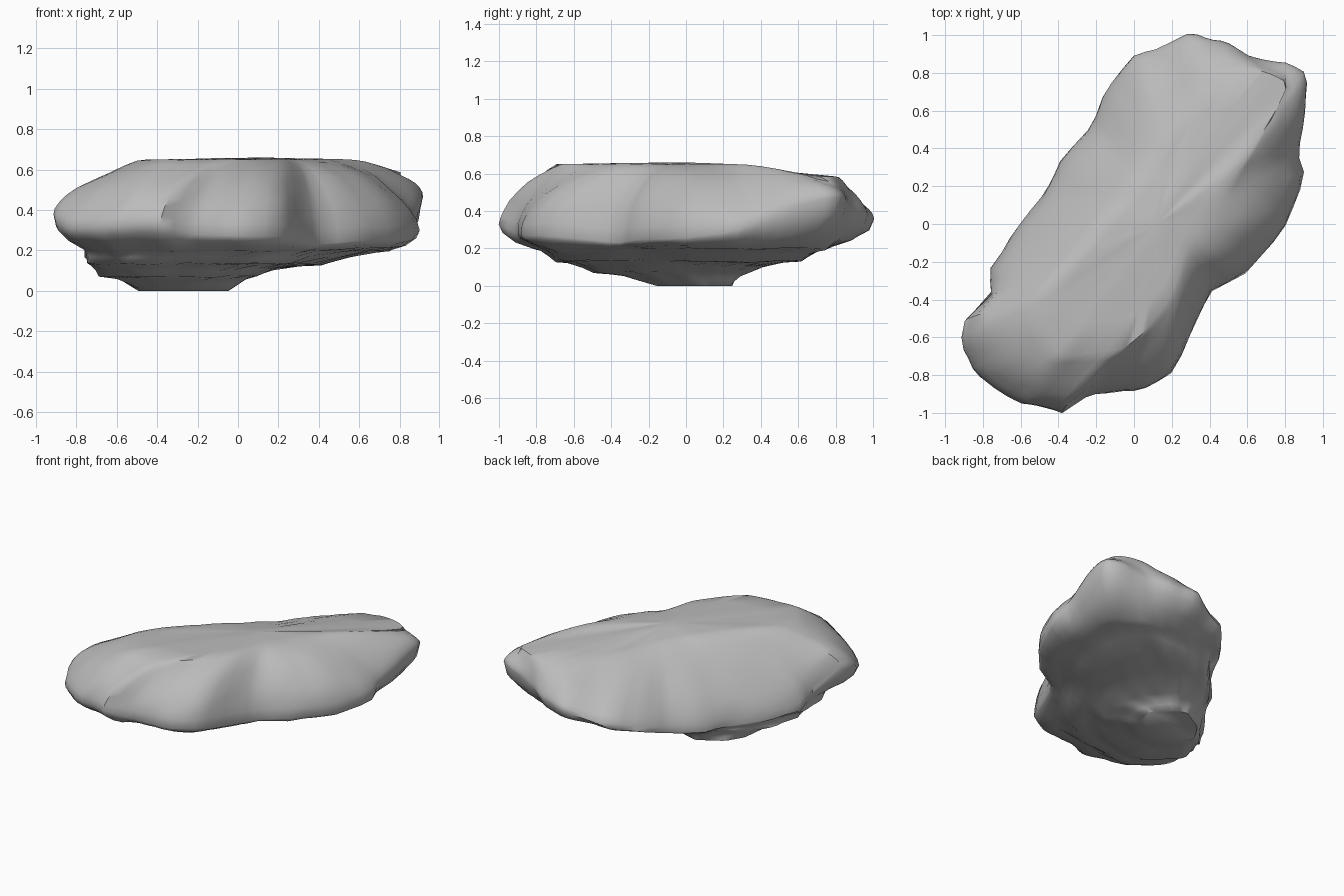
import bpy
import bmesh
import math
from mathutils import Vector, noise

cube = bpy.data.objects.get("Cube")
if cube:
    bpy.data.objects.remove(cube, do_unlink=True)

SIDES = 84
LONG_AXIS = math.radians(58)

# Widest outline of the boulder, with its height
RIM = [(.92, .8, .48), (.8, .86, .46), (.62, .88, .4), (.48, .97, .38), (.29, 1, .36),
       (.13, .93, .3), (0, .89, .27), (-.16, .7, .2), (-.22, .52, .15), (-.4, .33, .13),
       (-.5, .12, .13), (-.66, -.07, .14), (-.77, -.25, .17), (-.76, -.4, .27),
       (-.92, -.53, .42), (-.92, -.65, .35), (-.84, -.78, .31), (-.6, -.95, .32),
       (-.38, -1, .33), (-.24, -.9, .28), (.04, -.88, .27), (.22, -.78, .27),
       (.31, -.55, .25), (.4, -.36, .23), (.58, -.26, .25), (.78, -.06, .25),
       (.9, .25, .29), (.87, .38, .34), (.91, .6, .43)]

# Edge of the flat top
PLATEAU = [(.6, .35, .65), (.72, .55, .61), (.84, .74, .58), (.66, .82, .585),
           (.42, .8, .57), (.25, .57, .58), (.08, .28, .61), (-.17, -.01, .64),
           (-.46, -.32, .65), (-.52, -.5, .64), (-.38, -.7, .65), (-.05, -.66, .65),
           (.08, -.55, .65), (.2, -.38, .65), (.27, -.15, .65), (.42, .1, .65)]

# Stepped ledges of the underside, from the ground up
FOOT = [(-.04, .08), (-.14, .22), (-.25, .25), (-.42, .15), (-.5, .02), (-.42, -.1),
        (-.25, -.16), (-.1, -.08)]
LEDGE_LOW = [(.1, -.08), (.06, .15), (-.1, .33), (-.34, .27), (-.48, .1), (-.63, -.08),
             (-.7, -.3), (-.5, -.5), (-.22, -.46), (.03, -.28)]
LEDGE_MID = [(.38, .5), (.25, .62), (.02, .6), (-.2, .5), (-.37, .33), (-.48, .11),
             (-.64, -.08), (-.75, -.27), (-.75, -.5), (-.55, -.7), (-.25, -.68),
             (.12, -.52), (.32, -.17), (.43, .2)]
LEDGE_HIGH = [(.75, .6), (.55, .74), (.25, .75), (-.03, .74), (-.21, .52), (-.39, .33),
              (-.49, .12), (-.65, -.07), (-.76, -.27), (-.77, -.55), (-.6, -.78),
              (-.3, -.8), (.1, -.73), (.29, -.43), (.46, -.2), (.68, 0), (.75, .25)]


def ray_direction(i):
    a = 2 * math.pi * i / SIDES
    u, v = math.cos(a), math.sin(a) * .5
    c, s = math.cos(LONG_AXIS), math.sin(LONG_AXIS)
    return Vector((u * c - v * s, u * s + v * c, 0))


def resample(points, centre=None):
    """Turn an outline into SIDES points by casting rays from its centre."""
    pts = [Vector(p) for p in points]
    centre = Vector(centre) if centre else sum(pts, Vector((0, 0, 0))) / len(pts)
    ring = []
    for i in range(SIDES):
        d = ray_direction(i)
        best, hit = -1, None
        for p, q in zip(pts, pts[1:] + pts[:1]):
            e, w = q - p, p - centre
            den = d.x * e.y - d.y * e.x
            if abs(den) < 1e-9:
                continue
            dist = (w.x * e.y - w.y * e.x) / den
            t = (w.x * d.y - w.y * d.x) / den
            if -1e-5 <= t <= 1 + 1e-5 and dist > best:
                best, hit = dist, p.lerp(q, t)
        ring.append(hit)
    return ring


def soften(ring, amount=.3):
    return [p.lerp((ring[i - 1] + ring[(i + 1) % SIDES]) / 2, amount)
            for i, p in enumerate(ring)]


def ledge(outline, z, share):
    """Ledge at height z, kept below the rim where the rim runs low."""
    ring = soften(resample([(x, y, z) for x, y in outline]))
    for p, r in zip(ring, rim):
        p.z = min(z, r.z * share)
    return ring


def blend(a, b, t, tz):
    out = []
    for p, q in zip(a, b):
        r = p.lerp(q, t)
        r.z = p.z + (q.z - p.z) * tz
        out.append(r)
    return out


def flank(t):
    """Bulging wall at the front, gentler slope at the back."""
    out = []
    for p, q in zip(rim, plateau):
        away = (p - q).normalized()
        steep = max(0, min(1, .55 + .6 * (away.x - away.y) / 1.41))
        r = p.lerp(q, t)
        round_z = math.sqrt(1 - (1 - t) ** 2)
        r.z = p.z + (q.z - p.z) * (t + (round_z - t) * (.3 + .6 * steep))
        out.append(r)
    return out


rim = resample(RIM, (0, 0, 0))
plateau = soften(soften(resample(PLATEAU, (.14, 0, 0))))
foot = ledge(FOOT, 0, 0)
low = ledge(LEDGE_LOW, .07, .45)
mid = ledge(LEDGE_MID, .135, .75)
high = ledge(LEDGE_HIGH, .2, .9)
crown = Vector((.12, 0, .66))

rings = [foot, blend(foot, low, .3, .4), blend(foot, low, .6, .8),
         low, blend(low, mid, .3, .5), blend(low, mid, .7, .85),
         mid, blend(mid, high, .4, .5), blend(mid, high, .8, .9),
         high, blend(high, rim, .55, .3), blend(high, rim, .9, .65), rim]
rings += [flank(t) for t in (.02, .07, .15, .28, .45, .63, .82)]
rings += [plateau]
rings += [[p.lerp(crown, t) for p in plateau] for t in (.25, .5, .75)]

# Loft the rings into one closed stone
bm = bmesh.new()
loops = [[bm.verts.new(p) for p in ring] for ring in rings]
for a, b in zip(loops, loops[1:]):
    for i in range(SIDES):
        j = (i + 1) % SIDES
        bm.faces.new((a[i], a[j], b[j], b[i]))
bm.faces.new(loops[0][::-1])
tip = bm.verts.new(crown)
for i in range(SIDES):
    bm.faces.new((loops[-1][i], loops[-1][(i + 1) % SIDES], tip))
bmesh.ops.recalc_face_normals(bm, faces=bm.faces)

# Weathered unevenness, calmer on the flat top and foot
bm.normal_update()
shifts = []
for v in bm.verts:
    calm = min(1, max(0, v.co.z) / .1, max(.15, (.68 - v.co.z) / .1))
    n = noise.noise(v.co * 4.5) * .014 + noise.noise(v.co * 11) * .008
    shifts.append(v.normal * n * calm)
for v, s in zip(bm.verts, shifts):
    v.co += s
    v.co.z = max(0, min(.66, v.co.z))

mesh = bpy.data.meshes.new("boulder")
bm.to_mesh(mesh)
bm.free()
boulder = bpy.data.objects.new("boulder", mesh)
bpy.context.collection.objects.link(boulder)

# Plain grey stone
stone = bpy.data.materials.new("grey_stone")
stone.use_nodes = True
grey = (.5, .5, .5, 1)
stone.diffuse_color = grey
stone.node_tree.nodes["Principled BSDF"].inputs["Base Color"].default_value = grey
mesh.materials.append(stone)

bpy.context.view_layer.objects.active = boulder
boulder.select_set(True)
bpy.ops.object.shade_smooth_by_angle(angle=math.radians(45))
